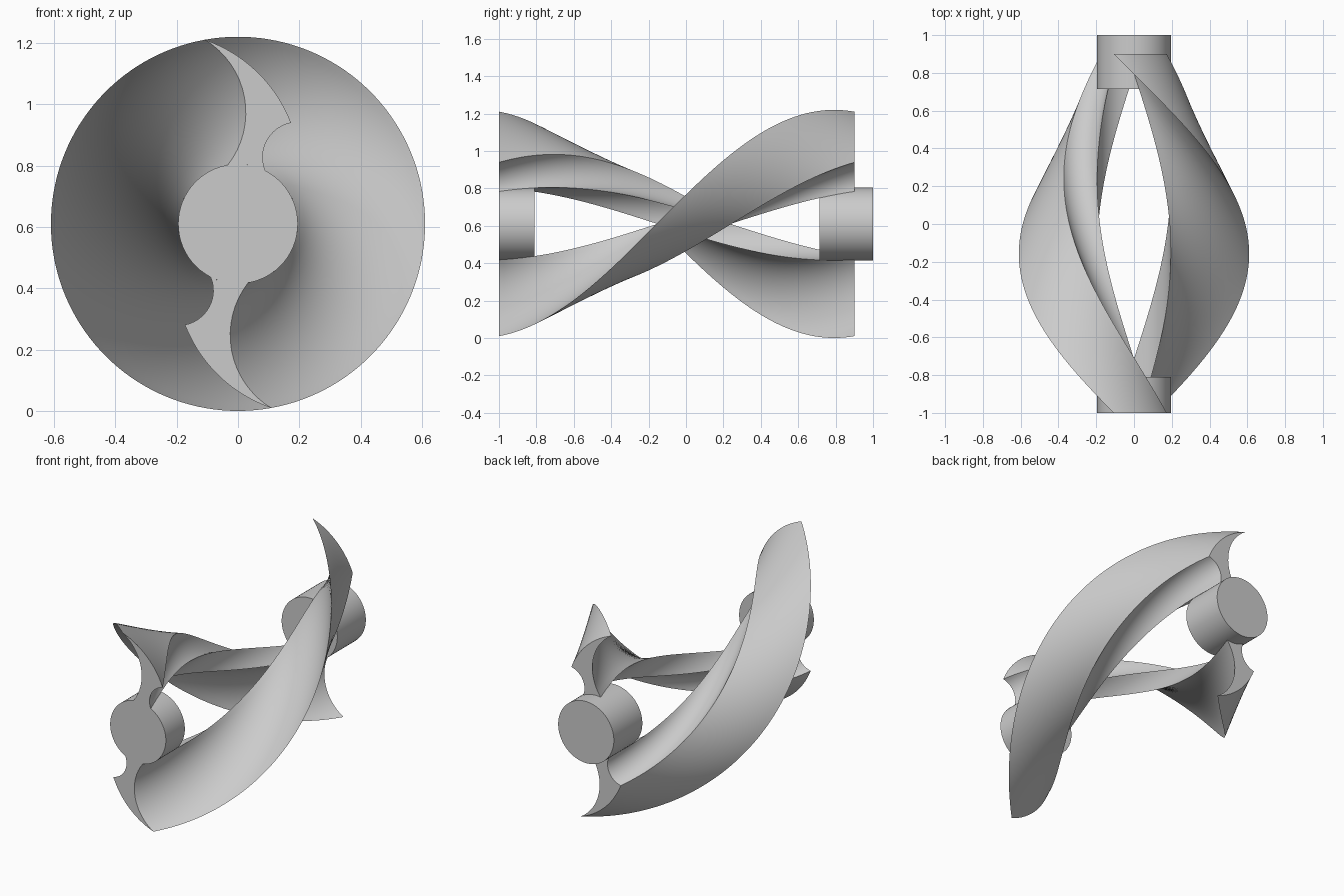
import bpy, bmesh, math
from mathutils import Vector, Matrix

cube = bpy.data.objects.get("Cube")
if cube:
    bpy.data.objects.remove(cube, do_unlink=True)

AXIS_Z = 0.61
SHAFT_R = 0.195
FRONT, BACK = -1.0, 0.9
STEPS = 72

grey = bpy.data.materials.new("light grey")
grey.use_nodes = True
colour = (0.6, 0.6, 0.6, 1)
grey.diffuse_color = colour
grey.node_tree.nodes["Principled BSDF"].inputs["Base Color"].default_value = colour


def arc(a, b, sagitta, n):
    """Points from a up to (not including) b, bulging left of the chord by sagitta."""
    a, b = Vector(a), Vector(b)
    chord = b - a
    half = chord.length / 2
    along = chord.normalized()
    left = Vector((-along.y, along.x))
    radius = (half ** 2 + sagitta ** 2) / (2 * abs(sagitta))
    sign = math.copysign(1, sagitta)
    centre = (a + b) / 2 + left * (sagitta - sign * radius)
    spread = math.asin(half / radius)
    pts = []
    for i in range(n):
        t = -spread + 2 * spread * i / n
        pts.append(centre + along * radius * math.sin(t)
                   + left * sign * radius * math.cos(t))
    return pts


def finish(name, bm):
    bmesh.ops.recalc_face_normals(bm, faces=bm.faces)
    mesh = bpy.data.meshes.new(name)
    bm.to_mesh(mesh)
    bm.free()
    mesh.materials.append(grey)
    obj = bpy.data.objects.new(name, mesh)
    obj.location.z = AXIS_Z
    bpy.context.collection.objects.link(obj)
    bpy.ops.object.select_all(action='DESELECT')
    obj.select_set(True)
    bpy.context.view_layer.objects.active = obj
    bpy.ops.object.shade_smooth_by_angle(angle=math.radians(30))


# Blade cross-section: outer edge, notch, root on the shaft, hollow inner edge
tip, heel = (-0.108, 0.600), (0.173, 0.329)
root_a, root_b = (0.089, 0.1735), (-0.033, 0.192)
root_sag = SHAFT_R * (1 - math.cos(math.radians(18.5)))
profile = (arc(tip, heel, 0.043, 14) + arc(heel, root_a, -0.042, 12)
           + arc(root_a, root_b, -root_sag, 6) + arc(root_b, tip, -0.093, 16))


def blade(name, start):
    """Sweep the cross-section half a turn along the shaft axis."""
    bm = bmesh.new()
    rings = []
    for i in range(STEPS + 1):
        f = i / STEPS
        turn = Matrix.Rotation(start + math.pi * f, 2)
        y = FRONT + (BACK - FRONT) * f
        ring = []
        for p in profile:
            q = turn @ p
            ring.append(bm.verts.new((q.x, y, q.y)))
        rings.append(ring)
    count = len(profile)
    for r0, r1 in zip(rings, rings[1:]):
        for j in range(count):
            k = (j + 1) % count
            bm.faces.new((r0[j], r0[k], r1[k], r1[j]))
    bm.faces.new(rings[0])
    bm.faces.new(rings[-1])
    finish(name, bm)


def shaft(name, y0, y1):
    bm = bmesh.new()
    place = Matrix.Translation((0, (y0 + y1) / 2, 0)) @ Matrix.Rotation(math.pi / 2, 4, 'X')
    bmesh.ops.create_cone(bm, cap_ends=True, segments=64, radius1=SHAFT_R,
                          radius2=SHAFT_R, depth=y1 - y0, matrix=place)
    finish(name, bm)


blade("upper_blade", 0)
blade("lower_blade", math.pi)
shaft("front_shaft", -1.0, -0.81)
shaft("back_shaft", 0.715, 1.0)
